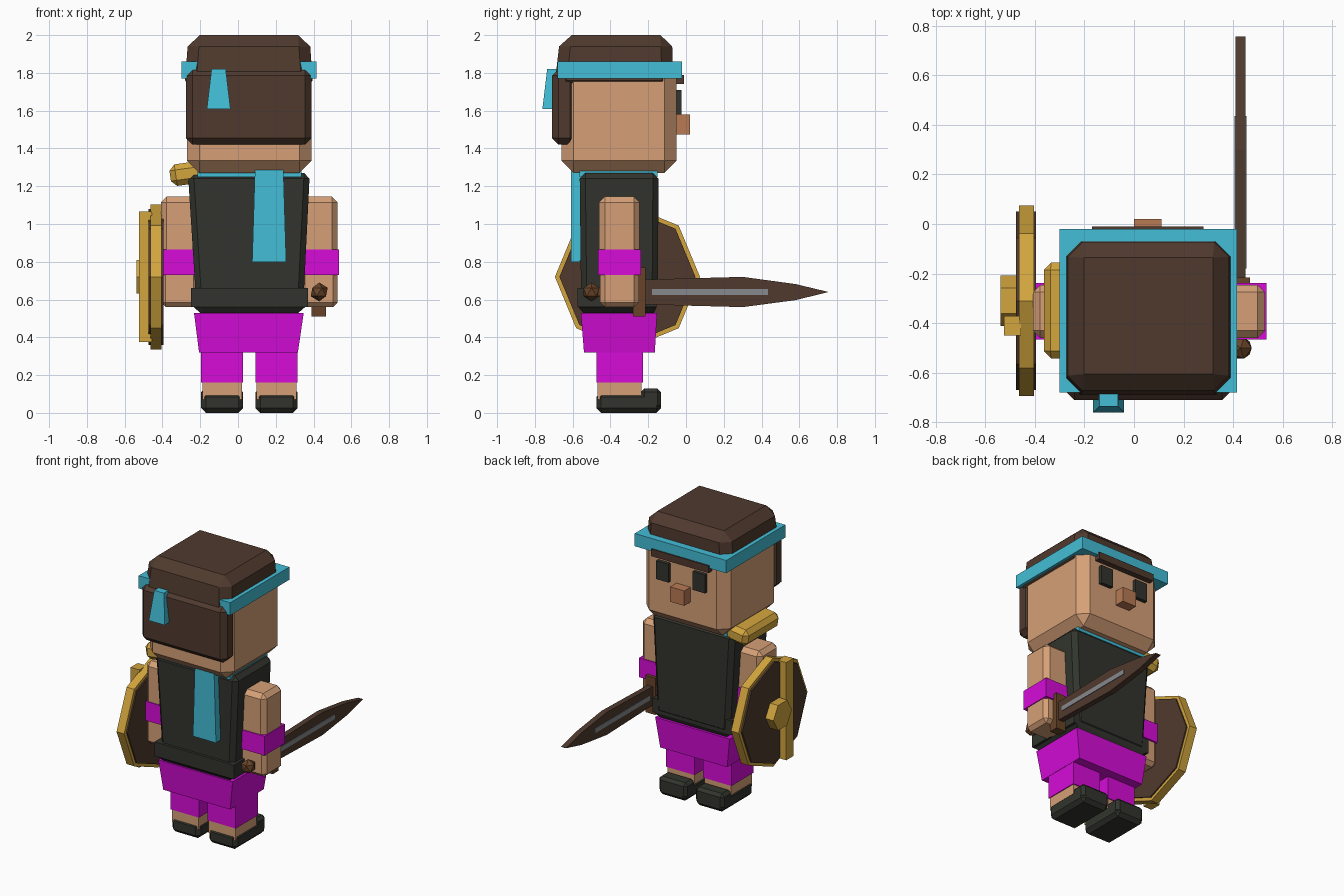
import bpy, bmesh, math
from mathutils import Matrix, Vector

if "Cube" in bpy.data.objects:
    bpy.data.objects.remove(bpy.data.objects["Cube"])


def material(name, r, g, b):
    lin = [((c / 255 + 0.055) / 1.055) ** 2.4 if c > 10 else c / 255 / 12.92 for c in (r, g, b)]
    m = bpy.data.materials.new(name)
    m.diffuse_color = (*lin, 1)
    m.use_nodes = True
    m.node_tree.nodes["Principled BSDF"].inputs["Base Color"].default_value = m.diffuse_color
    return m


SKIN = material("skin", 214, 160, 119)
HAIR = material("dark brown", 80, 58, 46)
DARK = material("charcoal", 50, 52, 45)
CYAN = material("cyan", 67, 190, 214)
PINK = material("magenta", 214, 12, 216)
GOLD = material("gold", 210, 165, 62)
NOSE = material("tan", 184, 122, 84)
GREY = material("steel grey", 135, 137, 141)
WOOD = material("grip brown", 104, 68, 40)


def finish(bm, name, mat):
    bmesh.ops.recalc_face_normals(bm, faces=bm.faces)
    me = bpy.data.meshes.new(name)
    bm.to_mesh(me)
    bm.free()
    me.materials.append(mat)
    ob = bpy.data.objects.new(name, me)
    bpy.context.collection.objects.link(ob)
    return ob


def box(name, mat, x, y, z, top=None, bevel=0, tilt=0):
    """Box over x, y, z ranges; top = (x range, y range) tapers it; tilt turns it about y."""
    tx, ty = top or (x, y)
    bm = bmesh.new()
    bmesh.ops.create_cube(bm, size=1)
    for v in bm.verts:
        i, j, k = (int(c > 0) for c in v.co)
        v.co = ((tx if k else x)[i], (ty if k else y)[j], z[k])
    if bevel:
        bmesh.ops.bevel(bm, geom=bm.edges[:], offset=bevel, segments=1, affect='EDGES')
    if tilt:
        c = Vector((sum(x) / 2, sum(y) / 2, sum(z) / 2))
        bmesh.ops.rotate(bm, verts=bm.verts, cent=c, matrix=Matrix.Rotation(tilt, 3, 'Y'))
    return finish(bm, name, mat)


def prism(name, mat, x, profile):
    """Extrude a (y, z) outline along x."""
    bm = bmesh.new()
    f = bm.faces.new([bm.verts.new((x[0], a, b)) for a, b in profile])
    ext = bmesh.ops.extrude_face_region(bm, geom=[f])['geom']
    bmesh.ops.translate(bm, vec=(x[1] - x[0], 0, 0),
                        verts=[g for g in ext if isinstance(g, bmesh.types.BMVert)])
    return finish(bm, name, mat)


def ngon(n, r, cy, cz):
    return [(cy + r * math.cos(2 * math.pi * i / n), cz + r * math.sin(2 * math.pi * i / n))
            for i in range(n)]


CX = 0.06  # body centre line


def sides(a, b):
    """The x range a..b from the centre line, on both sides."""
    return (("right", (CX + a, CX + b)), ("left", (CX - b, CX - a)))


# Head, hair and face
box("head", SKIN, (-0.27, 0.39), (-0.66, -0.05), (1.27, 1.885), bevel=0.065)
box("hair_cap", HAIR, (-0.285, 0.40), (-0.70, -0.065), (1.70, 2.0),
    top=((-0.262, 0.378), (-0.665, -0.075)), bevel=0.06)
box("back_hair", HAIR, (-0.275, 0.39), (-0.71, -0.58), (1.42, 1.82), bevel=0.035)
box("headband", CYAN, (-0.30, 0.415), (-0.68, -0.02), (1.77, 1.86))
box("headband_tail", CYAN, (-0.165, -0.04), (-0.76, -0.70), (1.61, 1.82),
    top=((-0.14, -0.065), (-0.735, -0.68)))
box("eyebrow", HAIR, (-0.17, 0.28), (-0.055, -0.01), (1.74, 1.79))
for s, x in sides(0.095, 0.19):
    box(s + "_eye", DARK, x, (-0.055, -0.025), (1.58, 1.71))
box("nose", NOSE, (0.0, 0.11), (-0.055, 0.02), (1.475, 1.58))

# Torso and scarf
box("torso", DARK, (-0.22, 0.345), (-0.555, -0.15), (0.56, 1.27),
    top=((-0.265, 0.38), (-0.563, -0.145)), bevel=0.03)
box("tunic_hem", DARK, (-0.25, 0.37), (-0.575, -0.155), (0.56, 0.66))
box("tunic_bottom", DARK, (-0.20, 0.32), (-0.545, -0.17), (0.53, 0.56),
    top=((-0.235, 0.355), (-0.57, -0.155)))
box("scarf", CYAN, (-0.215, 0.335), (-0.565, -0.15), (1.25, 1.28))
box("scarf_tail", CYAN, (0.075, 0.255), (-0.61, -0.56), (0.80, 1.295),
    top=((0.09, 0.24), (-0.61, -0.55)))

# Trousers, legs and shoes
box("trousers", PINK, (-0.206, 0.317), (-0.54, -0.165), (0.32, 0.53),
    top=((-0.233, 0.348), (-0.557, -0.153)))
for s, x in sides(0.033, 0.255):
    box(s + "_trouser_leg", PINK, x, (-0.475, -0.228), (0.16, 0.33))
    skin_x = (x[0] + 0.006, x[1] - 0.006)
    box(s + "_ankle", SKIN, skin_x, (-0.468, -0.235), (0.07, 0.17))
    box(s + "_shoe", DARK, x, (-0.475, -0.132), (0.0, 0.11), bevel=0.025)
    box(s + "_shoe_toe", DARK, x, (-0.24, -0.132), (0.02, 0.13), bevel=0.02)

# Arms with cuffs
for s, x in sides(0.27, 0.468):
    box(s + "_upper_arm", SKIN, x, (-0.46, -0.245), (0.78, 1.145), bevel=0.03)
    box(s + "_hand", SKIN, x, (-0.455, -0.25), (0.56, 0.80), bevel=0.025)
for s, x in sides(0.272, 0.474):
    box(s + "_cuff", PINK, x, (-0.466, -0.238), (0.73, 0.866))

# Shoulder guard
box("shoulder_guard", GOLD, (-0.36, -0.17), (-0.543, -0.155), (1.21, 1.325),
    bevel=0.03, tilt=math.radians(-8))

# Sword
prism("blade", HAIR, (0.41, 0.45), [(-0.24, 0.575), (0.0, 0.568), (0.30, 0.56), (0.58, 0.597),
                                    (0.755, 0.64), (0.58, 0.682), (0.30, 0.72), (0.0, 0.712),
                                    (-0.24, 0.705)])
box("blade_groove", GREY, (0.406, 0.454), (-0.18, 0.435), (0.624, 0.657))
box("sword_guard", WOOD, (0.39, 0.467), (-0.28, -0.215), (0.51, 0.77))
box("sword_grip", WOOD, (0.41, 0.45), (-0.49, -0.23), (0.62, 0.66))
bm = bmesh.new()
bmesh.ops.create_icosphere(bm, subdivisions=1, radius=0.05,
                           matrix=Matrix.Translation((0.43, -0.50, 0.64)))
finish(bm, "pommel", WOOD)

# Shield
SY, SZ = -0.31, 0.72
prism("shield_board", HAIR, (-0.475, -0.395), ngon(8, 0.36, SY, SZ))
prism("shield_rim", GOLD, (-0.463, -0.404), ngon(8, 0.384, SY, SZ))
prism("shield_boss", GOLD, (-0.538, -0.45), ngon(6, 0.102, SY, SZ))
box("shield_bar", GOLD, (-0.524, -0.455), (-0.45, -0.37), (0.375, 1.065))
